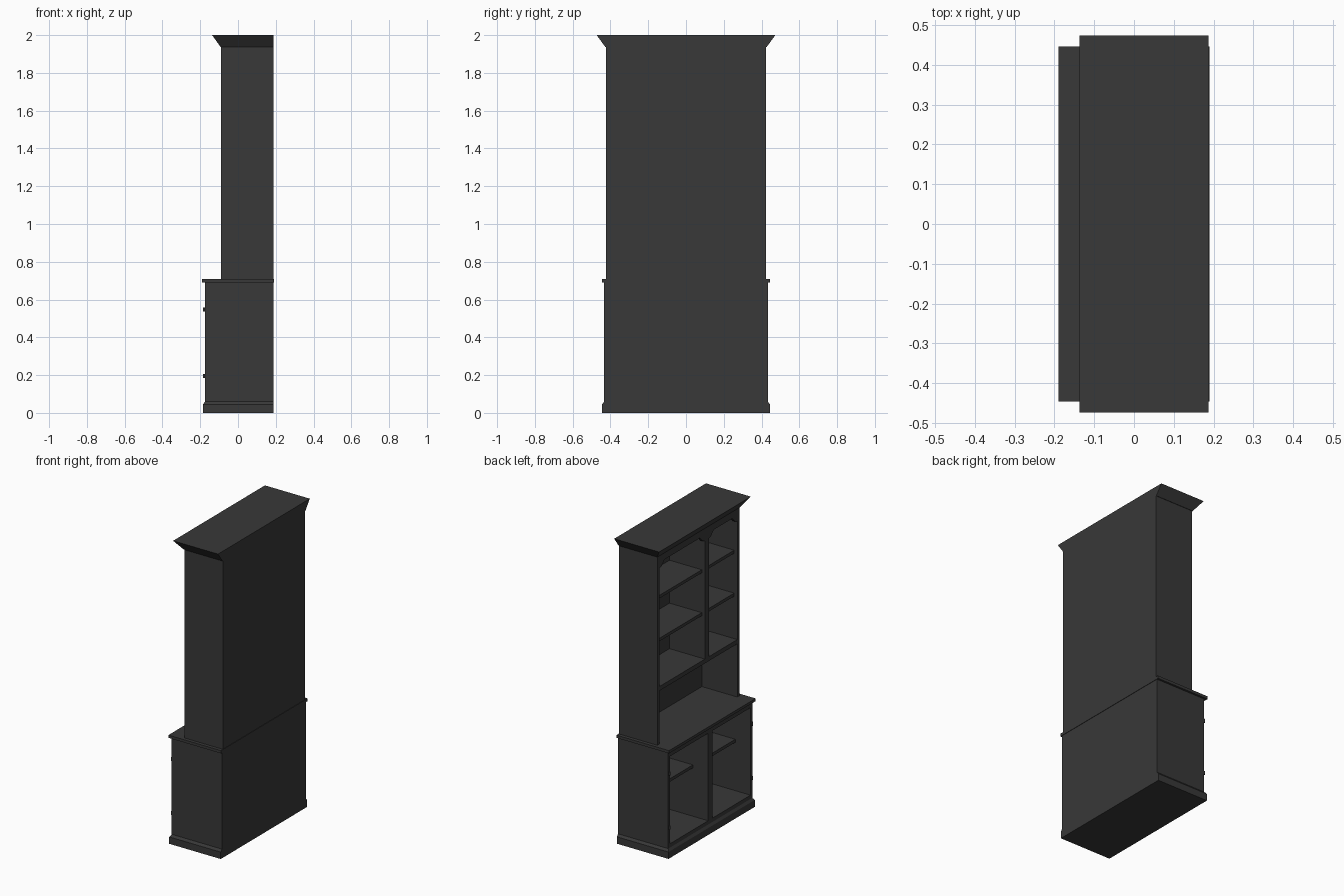
import bpy, bmesh

if "Cube" in bpy.data.objects:
    bpy.data.objects.remove(bpy.data.objects["Cube"])

DARK = bpy.data.materials.new("dark_wood")
DARK.diffuse_color = (0.04, 0.04, 0.04, 1)
DARK.use_nodes = True
DARK.node_tree.nodes["Principled BSDF"].inputs["Base Color"].default_value = DARK.diffuse_color
BACK = 0.187


def make(name, bm):
    bmesh.ops.recalc_face_normals(bm, faces=bm.faces)
    me = bpy.data.meshes.new(name)
    bm.to_mesh(me)
    bm.free()
    me.materials.append(DARK)
    ob = bpy.data.objects.new(name, me)
    bpy.context.collection.objects.link(ob)
    return ob


def frustum(name, low, high):
    # each level: x0, x1, y0, y1, z
    bm = bmesh.new()
    rings = []
    for x0, x1, y0, y1, z in (low, high):
        rings.append([bm.verts.new((x, y, z)) for x, y in
                      ((x0, y0), (x1, y0), (x1, y1), (x0, y1))])
    a, b = rings
    bm.faces.new(a)
    bm.faces.new(b)
    for i in range(4):
        j = (i + 1) % 4
        bm.faces.new((a[i], a[j], b[j], b[i]))
    return make(name, bm)


def box(name, x0, x1, y0, y1, z0, z1):
    return frustum(name, (x0, x1, y0, y1, z0), (x0, x1, y0, y1, z1))


def prism_x(name, pts, x0, x1):
    # (y, z) outline pushed along x
    bm = bmesh.new()
    f = bm.faces.new([bm.verts.new((x0, y, z)) for y, z in pts])
    ext = bmesh.ops.extrude_face_region(bm, geom=[f])
    bmesh.ops.translate(bm, vec=(x1 - x0, 0, 0),
                        verts=[v for v in ext["geom"] if isinstance(v, bmesh.types.BMVert)])
    return make(name, bm)


# plinth with a chamfered top edge
box("plinth", -0.185, BACK, -0.445, 0.445, 0, 0.045)
frustum("plinth_chamfer", (-0.185, BACK, -0.445, 0.445, 0.045),
        (-0.175, BACK, -0.433, 0.433, 0.06))

# lower cabinet
LF = -0.175
box("lower_floor", LF, BACK, -0.433, 0.433, 0.06, 0.085)
box("lower_back", 0.165, BACK, -0.433, 0.433, 0.085, 0.69)
box("lower_top_rail", LF, LF + 0.025, -0.415, 0.415, 0.655, 0.69)
box("lower_divider", LF, 0.165, -0.022, 0.022, 0.085, 0.69)
for s, side in ((1, "left"), (-1, "right")):
    y0, y1 = sorted((s * 0.415, s * 0.433))
    box(f"lower_side_{side}", LF, 0.165, y0, y1, 0.085, 0.69)
    y0, y1 = sorted((s * 0.022, s * 0.415))
    box(f"lower_shelf_{side}", -0.065, 0.165, y0, y1, 0.40, 0.42)
    # hinge knuckles
    for i, z in enumerate((0.195, 0.548)):
        bm = bmesh.new()
        bmesh.ops.create_cone(bm, cap_ends=True, segments=12, radius1=0.006,
                              radius2=0.006, depth=0.022)
        bmesh.ops.translate(bm, verts=bm.verts, vec=(-0.18, s * 0.425, z))
        make(f"hinge_{side}_{i}", bm)

# counter
box("counter_top", -0.19, 0.19, -0.446, 0.446, 0.69, 0.708)

# upper case
UF = -0.09
box("upper_back", 0.165, BACK, -0.424, 0.424, 0.708, 1.94)
box("upper_top", UF + 0.02, 0.165, -0.4, 0.4, 1.92, 1.94)
for s, side in ((1, "left"), (-1, "right")):
    y0, y1 = sorted((s * 0.4, s * 0.424))
    box(f"upper_side_{side}", UF, 0.165, y0, y1, 0.708, 1.94)
box("upper_floor", UF, 0.165, -0.4, 0.4, 1.055, 1.083)

# upper divider, set off centre, and shelves on each side of it
D0, D1 = -0.108, -0.066
box("upper_divider", UF, 0.165, D0, D1, 1.083, 1.94)
for side, y0, y1 in (("left", D1, 0.4), ("right", -0.4, D0)):
    for i, z in enumerate((1.38, 1.66)):
        box(f"upper_shelf_{side}_{i}", -0.068, 0.165, y0, y1, z - 0.02, z)
    # header with clipped lower corners
    prism_x(f"header_{side}", [(y0, 1.94), (y0, 1.855), (y0 + 0.02, 1.86),
                               (y0 + 0.05, 1.892), (y1 - 0.05, 1.892),
                               (y1 - 0.02, 1.86), (y1, 1.855), (y1, 1.94)],
            UF, UF + 0.02)

# flared crown
frustum("crown", (UF - 0.002, BACK, -0.427, 0.427, 1.937),
        (-0.137, BACK, -0.473, 0.473, 2.0))
